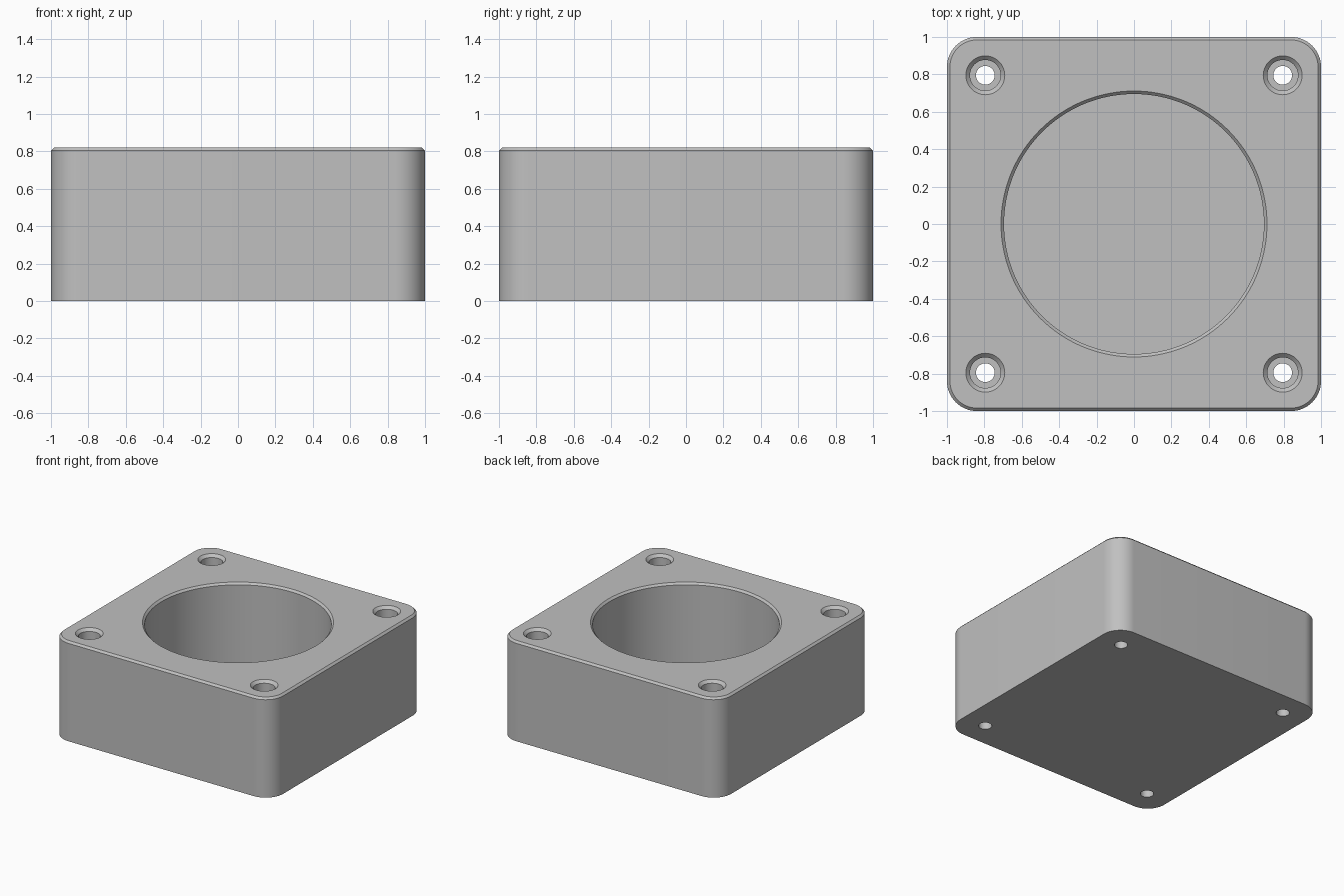
import bpy
import bmesh
from math import cos, sin, pi

HEIGHT = 0.82
CHAMFER = 0.016
CORNER = 0.16
HOLE = 0.795
OVER = 0.05      # how far cutters reach past the surfaces

cube = bpy.data.objects.get("Cube")
if cube:
    bpy.data.objects.remove(cube, do_unlink=True)

grey = bpy.data.materials.new("light grey")
grey.use_nodes = True
colour = (0.53, 0.53, 0.53, 1)
grey.diffuse_color = colour
grey.node_tree.nodes["Principled BSDF"].inputs["Base Color"].default_value = colour


def loft(name, loops):
    """Skin a stack of matching closed loops and cap both ends."""
    bm = bmesh.new()
    rings = [[bm.verts.new(p) for p in loop] for loop in loops]
    n = len(rings[0])
    for low, high in zip(rings, rings[1:]):
        for i in range(n):
            j = (i + 1) % n
            bm.faces.new((low[i], low[j], high[j], high[i]))
    bm.faces.new(rings[0][::-1])
    bm.faces.new(rings[-1])
    bmesh.ops.recalc_face_normals(bm, faces=bm.faces)
    mesh = bpy.data.meshes.new(name)
    bm.to_mesh(mesh)
    bm.free()
    mesh.materials.append(grey)
    obj = bpy.data.objects.new(name, mesh)
    bpy.context.collection.objects.link(obj)
    return obj


def rounded_square(half, radius, z, steps=16):
    points = []
    for quarter, (sx, sy) in enumerate(((1, 1), (-1, 1), (-1, -1), (1, -1))):
        for k in range(steps + 1):
            a = (quarter + k / steps) * pi / 2
            points.append((sx * (half - radius) + radius * cos(a),
                           sy * (half - radius) + radius * sin(a), z))
    return points


def turned(name, profile, x=0, y=0, sides=48):
    """Round cutter from (radius, height) pairs, bottom to top."""
    angles = [2 * pi * i / sides for i in range(sides)]
    obj = loft(name, [[(x + r * cos(a), y + r * sin(a), z) for a in angles]
                      for r, z in profile])
    obj.hide_render = True
    return obj


# Block with rounded corners and a chamfered top edge
block = loft("housing_block", [
    rounded_square(1, CORNER, 0),
    rounded_square(1, CORNER, HEIGHT - CHAMFER),
    rounded_square(1 - CHAMFER, CORNER - CHAMFER, HEIGHT)])

# Round blind pocket with a chamfered rim
pocket = 0.695
cutters = [turned("pocket_cutter", [
    (pocket, 0.1), (pocket, HEIGHT - CHAMFER),
    (pocket + CHAMFER, HEIGHT), (pocket + CHAMFER, HEIGHT + OVER)], sides=128)]

# Counterbored screw holes in the four corners
bore, shaft, rim = 0.082, 0.05, 0.104
seat = HEIGHT - 0.11
for x in (-HOLE, HOLE):
    for y in (-HOLE, HOLE):
        cutters.append(turned("screw_hole_cutter", [
            (shaft, -OVER), (shaft, seat), (bore, seat),
            (bore, HEIGHT - rim + bore), (rim, HEIGHT),
            (rim, HEIGHT + OVER)], x, y))

# Cut the pocket and holes, then bake the result
for cutter in cutters:
    cut = block.modifiers.new(cutter.name, "BOOLEAN")
    cut.operation = "DIFFERENCE"
    cut.solver = "EXACT"
    cut.object = cutter
bpy.context.view_layer.update()
graph = bpy.context.evaluated_depsgraph_get()
baked = bpy.data.meshes.new_from_object(block.evaluated_get(graph))
block.modifiers.clear()
block.data = baked
for cutter in cutters:
    bpy.data.objects.remove(cutter, do_unlink=True)

# Smooth round walls, sharp edges
bpy.ops.object.select_all(action="DESELECT")
block.select_set(True)
bpy.context.view_layer.objects.active = block
bpy.ops.object.shade_smooth_by_angle(angle=pi / 6)
